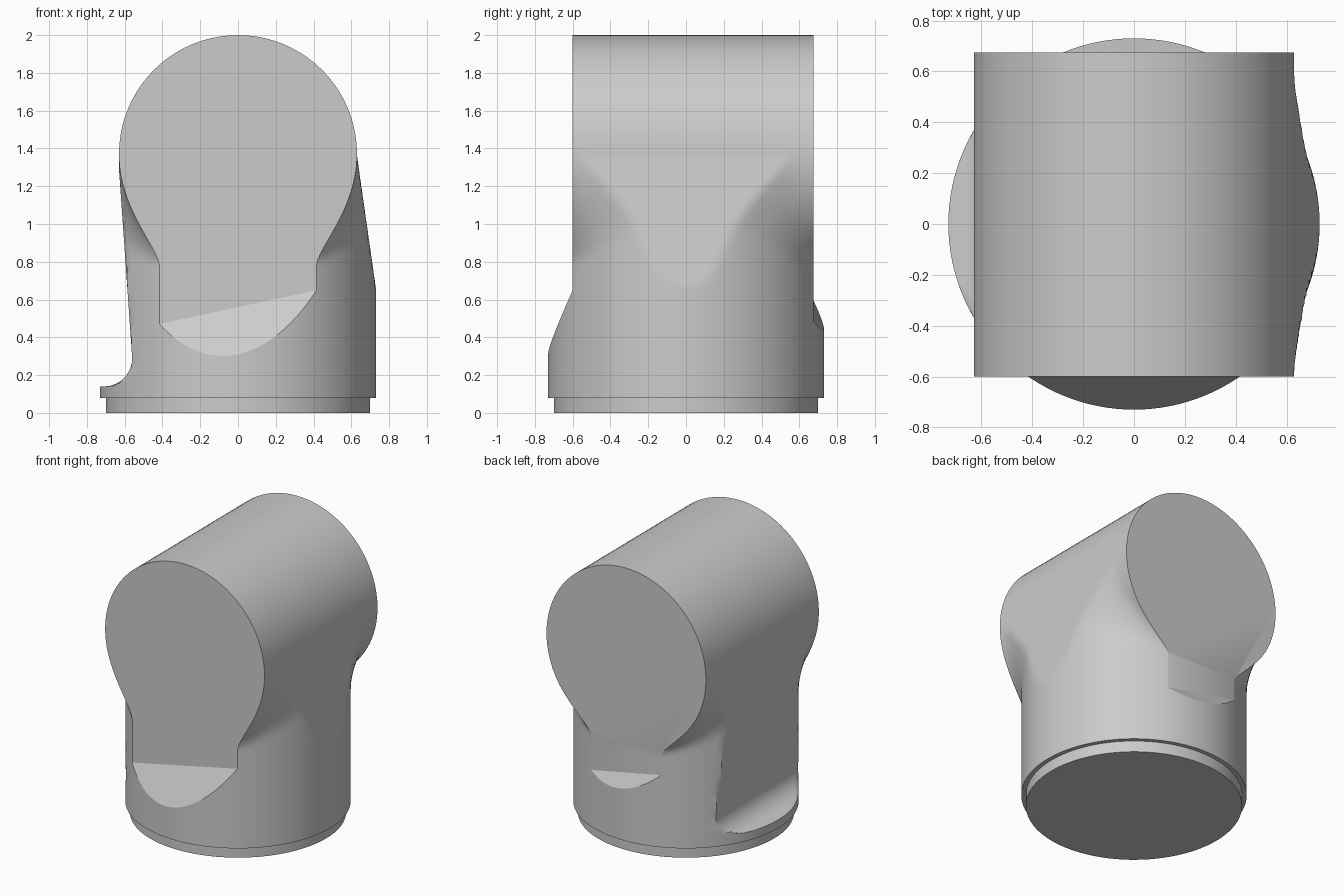
import bpy, bmesh, math

if "Cube" in bpy.data.objects:
    bpy.data.objects.remove(bpy.data.objects["Cube"])

R = 0.73            # upright column radius
BARREL = 0.63       # horizontal barrel radius
AXIS = 2 - BARREL   # barrel axis height
FRONT, BACK = -0.60, 0.675
BLEND = 0.2

grey = bpy.data.materials.new("plain_grey")
grey.use_nodes = True
grey.diffuse_color = (0.6, 0.6, 0.6, 1)
grey.node_tree.nodes["Principled BSDF"].inputs["Base Color"].default_value = (0.6, 0.6, 0.6, 1)


def make_object(name, bm):
    bmesh.ops.recalc_face_normals(bm, faces=bm.faces[:])
    mesh = bpy.data.meshes.new(name)
    bm.to_mesh(mesh)
    bm.free()
    mesh.materials.append(grey)
    obj = bpy.data.objects.new(name, mesh)
    bpy.context.collection.objects.link(obj)
    return obj


def smooth(obj):
    bpy.ops.object.select_all(action='DESELECT')
    obj.select_set(True)
    bpy.context.view_layer.objects.active = obj
    bpy.ops.object.shade_smooth_by_angle(angle=math.radians(25))


def barrel_width(z):
    d = BARREL ** 2 - (z - AXIS) ** 2
    return math.sqrt(max(d, 0)) if z > AXIS - BARREL else -1


def right_limit(z):
    # flat flank with a concave rounded step at its foot
    if z <= 0.14:
        return R
    if z < 0.29:
        return 0.71 - math.sqrt(max(0.15 ** 2 - (0.29 - z) ** 2, 0))
    return 0.56 + 0.07 * min(1, (z - 0.29) / 1.0)


def left_limit(z):
    return R - (R - BARREL) * min(1, max(0, (z - 0.66) / 0.7))


def half_width(y, z, limit):
    barrel = barrel_width(z)
    if z >= AXIS:
        return max(barrel, 0)
    column = math.sqrt(max(R * R - y * y, 0))
    h = max(BLEND - abs(barrel - column), 0) / BLEND
    blended = max(barrel, column) + h * h * BLEND / 4
    return max(min(blended, limit(z)), barrel)


# Body: column blending into the barrel, lofted through level sections
levels = [0.08, 0.14]
levels += [0.29 - 0.1499 * math.cos(math.pi / 2 * i / 10) for i in range(11)]
levels += [0.29 + (AXIS - 0.29) * i / 44 for i in range(1, 45)]
levels += [AXIS + BARREL * math.sin(math.pi / 2 * i / 20) for i in range(1, 21)]
levels.append(0.66)
levels.sort()
steps = 64
ys = [R * math.sin(math.pi * (i / steps - 0.5)) for i in range(steps + 1)]

bm = bmesh.new()
rings = []
for z in levels:
    ring = [bm.verts.new((half_width(y, z, left_limit), y, z)) for y in ys]
    ring += [bm.verts.new((-half_width(y, z, right_limit), y, z)) for y in reversed(ys)]
    rings.append(ring)
for low, high in zip(rings, rings[1:]):
    for i in range(len(low)):
        j = (i + 1) % len(low)
        bm.faces.new((low[i], low[j], high[j], high[i]))
bm.faces.new(rings[0])
bmesh.ops.remove_doubles(bm, verts=bm.verts[:], dist=0.00002)
body = make_object("body", bm)


# End cuts: upright end face above a tilted shoulder
def end_cutter(name, y, height, tilt, slope):
    bm = bmesh.new()
    far = math.copysign(1, y)
    loops = []
    for x in (-1, 1):
        edge = height + tilt * x
        corners = [(y, 3), (y, edge), (far, edge - slope * abs(far - y)), (far, 3)]
        loops.append([bm.verts.new((x, cy, cz)) for cy, cz in corners])
    a, b = loops
    bm.faces.new(a)
    bm.faces.new(b)
    for i in range(4):
        j = (i + 1) % 4
        bm.faces.new((a[i], a[j], b[j], b[i]))
    return make_object(name, bm)


cutters = [end_cutter("front_cutter", FRONT, 0.56, 0.214, 1.92),
           end_cutter("back_cutter", BACK, 0.54, -0.2, 1.7)]
bpy.context.view_layer.objects.active = body
for cutter in cutters:
    cutter.hide_render = True
    cut = body.modifiers.new(cutter.name, 'BOOLEAN')
    cut.operation = 'DIFFERENCE'
    cut.solver = 'EXACT'
    cut.object = cutter
    bpy.ops.object.modifier_apply(modifier=cut.name)
    bpy.data.objects.remove(cutter)
smooth(body)

# Base: narrower disc under the column
bpy.ops.mesh.primitive_cylinder_add(vertices=96, radius=0.70, depth=0.08, location=(0, 0, 0.04))
base = bpy.context.object
base.name = "base_disc"
base.data.materials.append(grey)
smooth(base)
